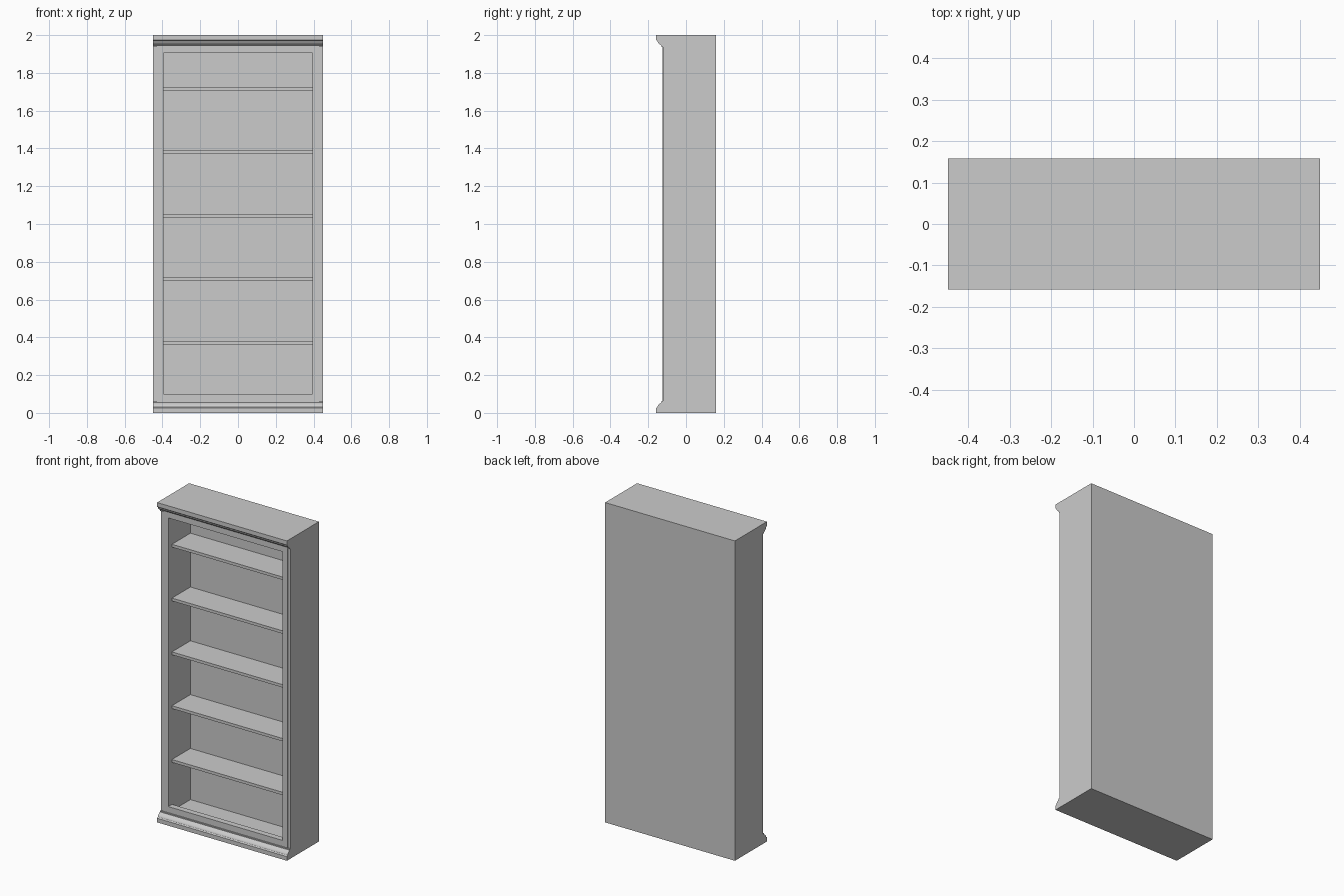
import bpy, bmesh, math

if "Cube" in bpy.data.objects:
    bpy.data.objects.remove(bpy.data.objects["Cube"])

W = 0.449        # half width
BACK = 0.158     # rear plane
FRONT = -0.121   # front of the side panels
FACE = -0.124    # front of the face frame
IN_X = 0.396     # half width of the opening


def finish(name, bm):
    bmesh.ops.recalc_face_normals(bm, faces=bm.faces)
    me = bpy.data.meshes.new(name)
    bm.to_mesh(me)
    bm.free()
    ob = bpy.data.objects.new(name, me)
    bpy.context.collection.objects.link(ob)
    return ob


def box(name, x0, x1, y0, y1, z0, z1):
    bm = bmesh.new()
    bmesh.ops.create_cube(bm, size=1)
    for v in bm.verts:
        v.co.x = x0 + (v.co.x + 0.5) * (x1 - x0)
        v.co.y = y0 + (v.co.y + 0.5) * (y1 - y0)
        v.co.z = z0 + (v.co.z + 0.5) * (z1 - z0)
    return finish(name, bm)


def moulding(name, profile):
    """Extrude a (y, z) profile across the full width."""
    bm = bmesh.new()
    face = bm.faces.new([bm.verts.new((-W, y, z)) for y, z in profile])
    ext = bmesh.ops.extrude_face_region(bm, geom=[face])
    verts = [g for g in ext["geom"] if isinstance(g, bmesh.types.BMVert)]
    bmesh.ops.translate(bm, verts=verts, vec=(2 * W, 0, 0))
    ob = finish(name, bm)
    bpy.ops.object.select_all(action='DESELECT')
    ob.select_set(True)
    bpy.context.view_layer.objects.active = ob
    bpy.ops.object.shade_smooth_by_angle(angle=math.radians(30))


# Carcass
for side, s in (("left", -1), ("right", 1)):
    a, b = sorted((s * IN_X, s * W))
    box(side + "_side_panel", a, b, FRONT, BACK, 0, 2)
box("back_panel", -IN_X, IN_X, 0.095, BACK, 0, 2)
box("top_panel", -IN_X, IN_X, FRONT, 0.095, 1.94, 2)
box("bottom_panel", -IN_X, IN_X, FRONT, 0.095, 0, 0.06)

# Face frame, slightly proud of the side panels
for side, s in (("left", -1), ("right", 1)):
    a, b = sorted((s * (IN_X - 0.0005), s * 0.43))
    box(side + "_stile", a, b, FACE, -0.087, 0.06, 1.945)
box("top_rail", -IN_X, IN_X, FACE, -0.087, 1.905, 1.945)
box("bottom_rail", -IN_X, IN_X, FACE, -0.087, 0.06, 0.10)

# Shelves
for i in range(5):
    top = 0.380 + i * 0.3365
    box(f"shelf_{i + 1}", -IN_X, IN_X, -0.087, 0.095, top - 0.018, top)

# Moulding profile as (y, depth from the outer end): fascia, step, cove, lip
profile = [(FRONT, 0), (-0.158, 0), (-0.158, 0.026), (-0.153, 0.030)]
for i in range(9):
    t = math.radians(90 * i / 8)
    profile.append((-0.130 - 0.021 * math.cos(t) ** 1.3,
                    0.032 + 0.023 * (1 - math.cos(t) * 0.35 - 0.65 * (1 - math.sin(t)))))
profile += [(-0.130, 0.062), (FRONT, 0.062)]
moulding("base_moulding", profile)
moulding("crown_moulding", [(y, 2 - d) for y, d in profile])
